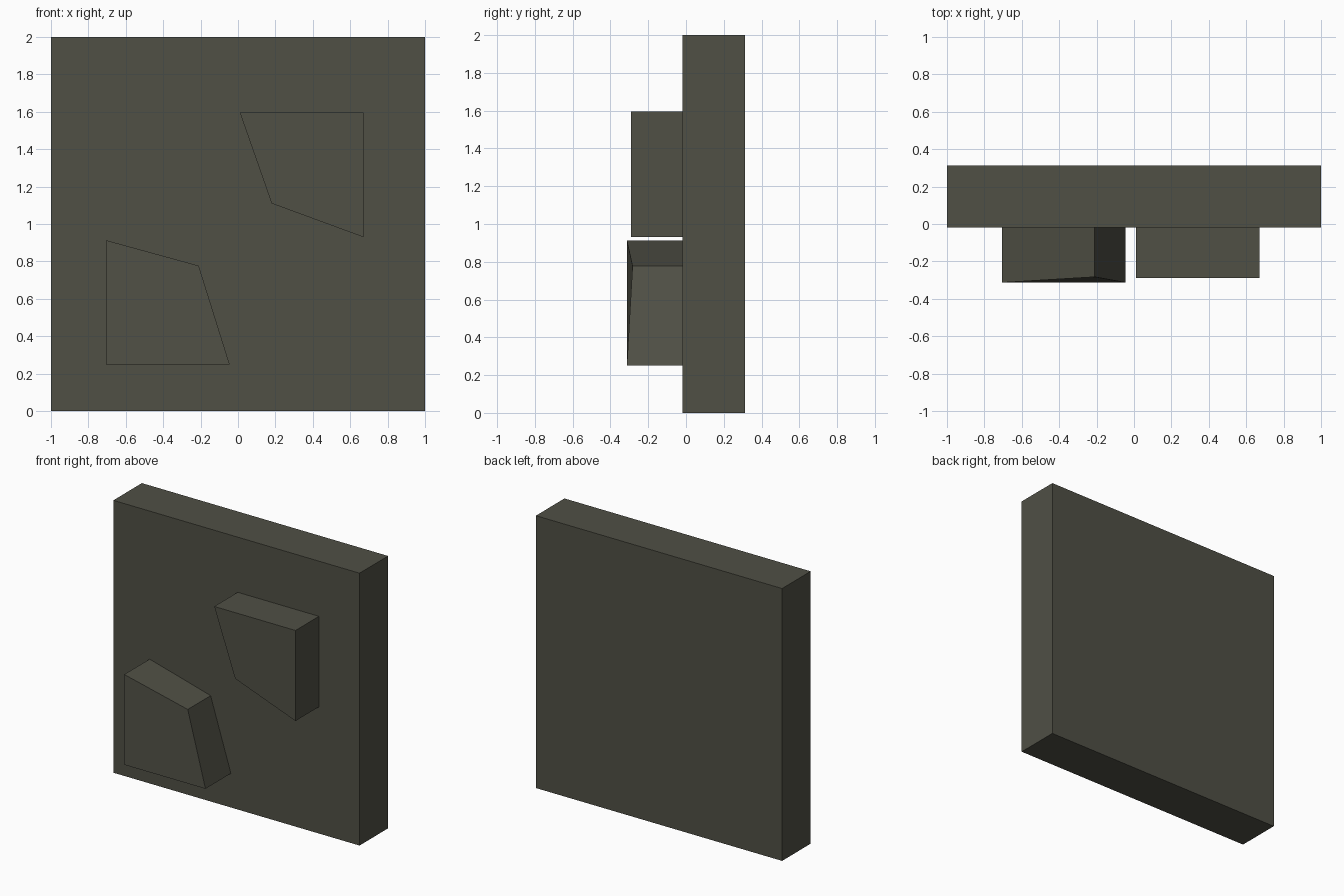
import bpy

if "Cube" in bpy.data.objects:
    bpy.data.objects.remove(bpy.data.objects["Cube"])

stone = bpy.data.materials.new("dark_olive_grey")
stone.diffuse_color = (0.08, 0.08, 0.06, 1)
stone.use_nodes = True
stone.node_tree.nodes["Principled BSDF"].inputs["Base Color"].default_value = stone.diffuse_color


def prism(name, outline, back):
    """Extrude an (x, z, front y) outline back to a flat plane."""
    n = len(outline)
    verts = [(x, y, z) for x, z, y in outline] + [(x, back, z) for x, z, y in outline]
    faces = [tuple(range(n)), tuple(reversed(range(n, 2 * n)))]
    faces += [(i, i + n, (i + 1) % n + n, (i + 1) % n) for i in range(n)]
    mesh = bpy.data.meshes.new(name)
    mesh.from_pydata(verts, [], faces)
    mesh.materials.append(stone)
    mesh.update()
    obj = bpy.data.objects.new(name, mesh)
    bpy.context.collection.objects.link(obj)
    return obj


# Wall slab
F = -0.018
prism("wall_slab", [(-1, 0, F), (1, 0, F), (1, 2, F), (-1, 2, F)], 0.313)

# Raised blocks, set slightly into the slab
prism("upper_block", [(0.67, 0.93, -0.29), (0.67, 1.595, -0.29),
                      (0.01, 1.595, -0.29), (0.18, 1.11, -0.29)], F + 0.005)
prism("lower_block", [(-0.705, 0.25, -0.313), (-0.045, 0.25, -0.313),
                      (-0.21, 0.777, -0.283), (-0.705, 0.913, -0.313)], F + 0.005)
